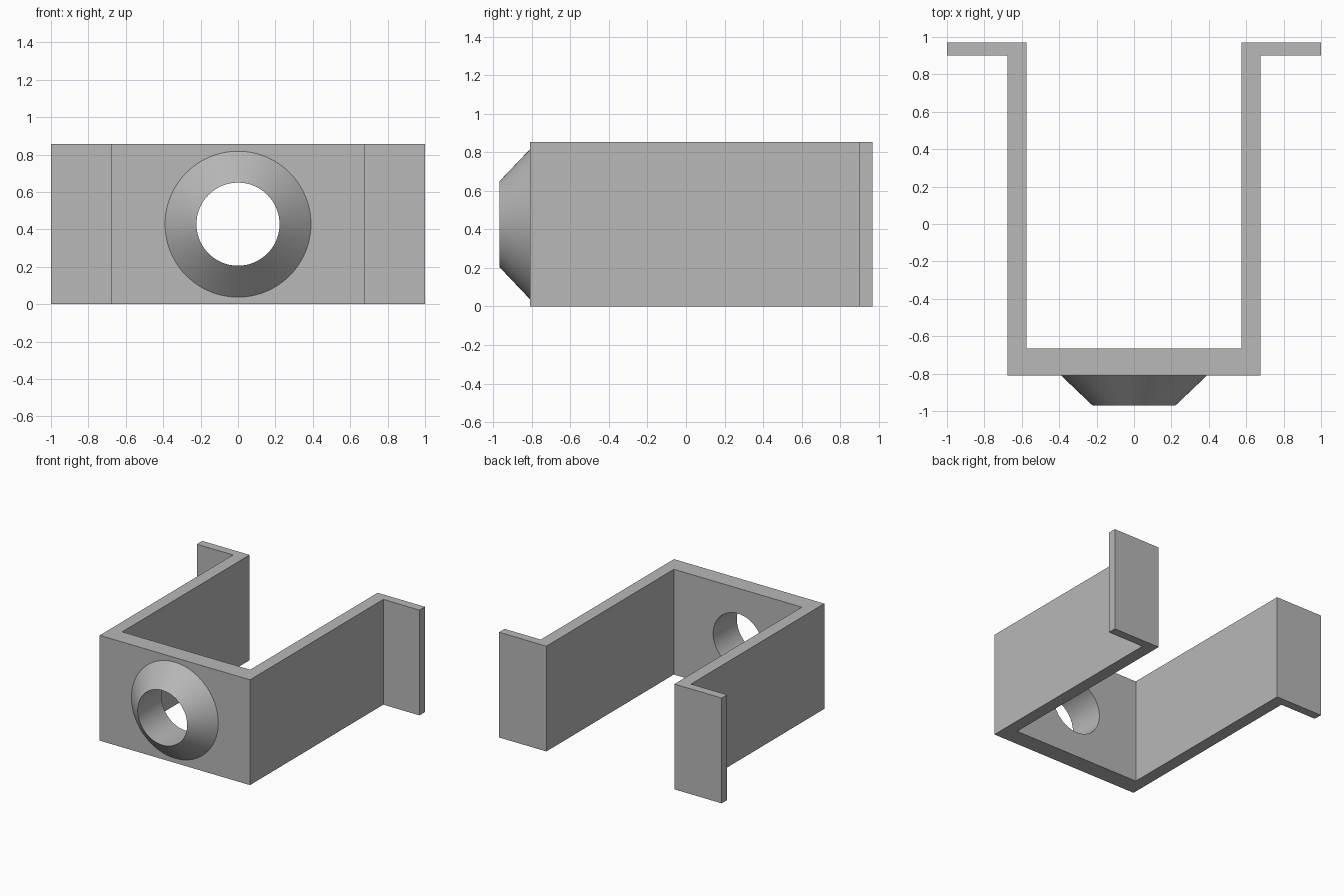
import bpy, bmesh, math

if "Cube" in bpy.data.objects:
    bpy.data.objects.remove(bpy.data.objects["Cube"])

HEIGHT = 0.855
MID = HEIGHT / 2
BORE = 0.222
SEG = 96
FRONT, TIP, WEB_BACK = -0.81, -0.97, -0.665

grey = bpy.data.materials.new("plain grey")
grey.diffuse_color = (0.48, 0.48, 0.48, 1)
grey.use_nodes = True
grey.node_tree.nodes["Principled BSDF"].inputs["Base Color"].default_value = grey.diffuse_color


def make_object(name, bm):
    bmesh.ops.recalc_face_normals(bm, faces=bm.faces)
    mesh = bpy.data.meshes.new(name)
    bm.to_mesh(mesh)
    bm.free()
    mesh.materials.append(grey)
    obj = bpy.data.objects.new(name, mesh)
    bpy.context.collection.objects.link(obj)
    return obj


def ring(bm, radius, y):
    return [bm.verts.new((radius * math.cos(2 * math.pi * i / SEG), y,
                          MID + radius * math.sin(2 * math.pi * i / SEG)))
            for i in range(SEG)]


def bridge(bm, a, b):
    for i in range(SEG):
        j = (i + 1) % SEG
        bm.faces.new((a[i], a[j], b[j], b[i]))


# Bracket: mirrored half outline with outward end flanges, extruded upward
half = [(0.675, FRONT), (0.675, 0.9), (1.0, 0.9), (1.0, 0.97),
        (0.575, 0.97), (0.575, WEB_BACK)]
outline = half + [(-x, y) for x, y in reversed(half)]
bm = bmesh.new()
base = bm.faces.new([bm.verts.new((x, y, 0)) for x, y in outline])
top = bmesh.ops.extrude_face_region(bm, geom=[base])
bmesh.ops.translate(bm, vec=(0, 0, HEIGHT),
                    verts=[v for v in top["geom"] if isinstance(v, bmesh.types.BMVert)])
bracket = make_object("bracket", bm)

# Bore through the front web
bm = bmesh.new()
near, far = ring(bm, BORE, FRONT - 0.1), ring(bm, BORE, WEB_BACK + 0.1)
bridge(bm, near, far)
bm.faces.new(near)
bm.faces.new(far)
cutter = make_object("bore_cutter", bm)
cutter.hide_render = True
cut = bracket.modifiers.new("bore", 'BOOLEAN')
cut.operation = 'DIFFERENCE'
cut.solver = 'EXACT'
cut.object = cutter
bpy.context.view_layer.objects.active = bracket
bpy.ops.object.modifier_apply(modifier=cut.name)
bpy.data.objects.remove(cutter)

# Conical boss: sloped outside, straight bore, sharp front rim
bm = bmesh.new()
outer, rim, inner = ring(bm, 0.39, FRONT), ring(bm, BORE, TIP), ring(bm, BORE, FRONT)
bridge(bm, outer, rim)
bridge(bm, rim, inner)
bridge(bm, inner, outer)
boss = make_object("conical_boss", bm)

# Smooth round surfaces, keep hard edges
for obj in (bracket, boss):
    bpy.ops.object.select_all(action='DESELECT')
    obj.select_set(True)
    bpy.context.view_layer.objects.active = obj
    bpy.ops.object.shade_smooth_by_angle(angle=math.radians(30))
